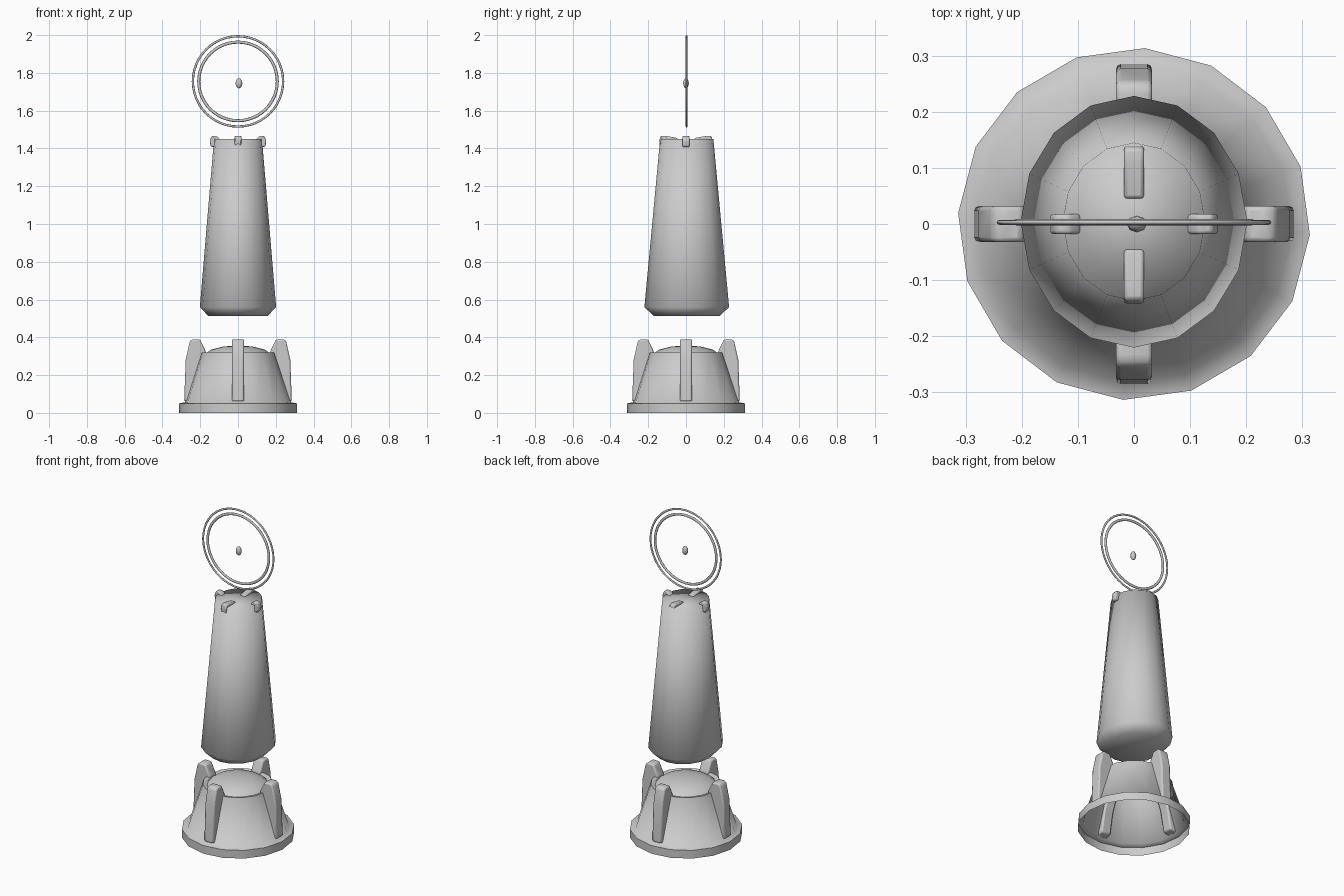
import bpy, bmesh, math
from mathutils import Matrix

cube = bpy.data.objects.get("Cube")
if cube:
    bpy.data.objects.remove(cube, do_unlink=True)

GREY = (0.6, 0.6, 0.6, 1)
stone = bpy.data.materials.new("plain grey")
stone.use_nodes = True
stone.diffuse_color = GREY
stone.node_tree.nodes["Principled BSDF"].inputs["Base Color"].default_value = GREY


def finish(bm, name):
    """Turn a bmesh into a smooth grey object."""
    bmesh.ops.recalc_face_normals(bm, faces=bm.faces)
    for f in bm.faces:
        f.smooth = True
    mesh = bpy.data.meshes.new(name)
    bm.to_mesh(mesh)
    bm.free()
    mesh.materials.append(stone)
    ob = bpy.data.objects.new(name, mesh)
    bpy.context.collection.objects.link(ob)
    return ob


def lathe(name, profile, sides=16, turn=0.0, sx=1.0, sy=1.0, cap_start=False, cap_end=False):
    """Rings of vertices from a (radius, height) profile, joined by quads."""
    bm = bmesh.new()
    rings = []
    for r, z in profile:
        angles = [turn + math.tau * i / sides for i in range(sides)]
        rings.append([bm.verts.new((sx * r * math.cos(a), sy * r * math.sin(a), z)) for a in angles])
    for low, high in zip(rings, rings[1:]):
        for i in range(sides):
            j = (i + 1) % sides
            bm.faces.new((low[i], low[j], high[j], high[i]))
    if cap_start:
        bm.faces.new(rings[0][::-1])
    if cap_end:
        bm.faces.new(rings[-1])
    return finish(bm, name)


def fin(name, outline, width, angle, bevel):
    """A plate cut from a (radius, height) outline, turned around the axis."""
    bm = bmesh.new()
    sides = [[bm.verts.new((r, s * width / 2, z)) for r, z in outline] for s in (-1, 1)]
    bm.faces.new(sides[0])
    bm.faces.new(sides[1][::-1])
    n = len(outline)
    for i in range(n):
        j = (i + 1) % n
        bm.faces.new((sides[0][j], sides[0][i], sides[1][i], sides[1][j]))
    bmesh.ops.rotate(bm, verts=bm.verts, matrix=Matrix.Rotation(angle, 3, 'Z'))
    ob = finish(bm, name)
    mod = ob.modifiers.new("soft edges", 'BEVEL')
    mod.width = bevel
    mod.segments = 2
    smooth_by_angle(ob, 50)


def smooth_by_angle(ob, degrees):
    bpy.ops.object.select_all(action='DESELECT')
    ob.select_set(True)
    bpy.context.view_layer.objects.active = ob
    bpy.ops.object.shade_smooth_by_angle(angle=math.radians(degrees))


# Hollow base with a flange and a shallow dome
base = lathe("base", [(0.314, 0), (0.314, 0.05), (0.282, 0.056), (0.197, 0.32),
                      (0.172, 0.312)], turn=math.radians(-3.5))
smooth_by_angle(base, 75)
lathe("base_dome", [(0.172, 0.312), (0.145, 0.334), (0.08, 0.351), (0.02, 0.356)], cap_end=True)

# Tapered tower, softly shaded across the caps
tower = lathe("tower", [(0.157, 0.513), (0.202, 0.56), (0.127, 1.45)],
              sx=1.0, sy=1.11, cap_start=True, cap_end=True)
tower.location.y = 0.004

# Four upright prongs on the base, four claws on the tower
PRONG = [(0.285, 0.06), (0.277, 0.28), (0.255, 0.38), (0.24, 0.39), (0.2, 0.388),
         (0.168, 0.32), (0.215, 0.2), (0.24, 0.07)]
CLAW = [(0.145, 1.41), (0.15, 1.44), (0.14, 1.465), (0.115, 1.467), (0.095, 1.45),
        (0.09, 1.435), (0.125, 1.405)]
LONG_CLAW = [(0.135, 1.405), (0.142, 1.44), (0.135, 1.465), (0.11, 1.467), (0.045, 1.455),
             (0.045, 1.44), (0.115, 1.405)]
for i, side in enumerate(("left", "back", "right", "front")):
    angle = i * math.pi / 2
    fin(side + "_prong", PRONG, 0.064, angle, 0.008)
    fin(side + "_claw", LONG_CLAW if i % 2 else CLAW, 0.036, angle, 0.006)


# Two thin concentric hoops above the tower
CENTRE_Z = 1.755
for name, radius, thick in (("outer_hoop", 0.239, 0.006), ("inner_hoop", 0.208, 0.008)):
    bpy.ops.mesh.primitive_torus_add(major_radius=radius, minor_radius=thick, major_segments=48,
                                     minor_segments=8, location=(0, 0.003, CENTRE_Z),
                                     rotation=(math.pi / 2, 0, 0))
    hoop = bpy.context.object
    hoop.name = name
    hoop.scale.z = 0.75
    hoop.data.materials.append(stone)
    smooth_by_angle(hoop, 60)

# Small orb floating in the middle of the hoops
bpy.ops.mesh.primitive_uv_sphere_add(segments=8, ring_count=6, radius=0.02,
                                     location=(0.005, 0, CENTRE_Z - 0.01))
orb = bpy.context.object
orb.name = "orb"
orb.scale = (0.9, 0.75, 1.35)
orb.data.materials.append(stone)
smooth_by_angle(orb, 60)
